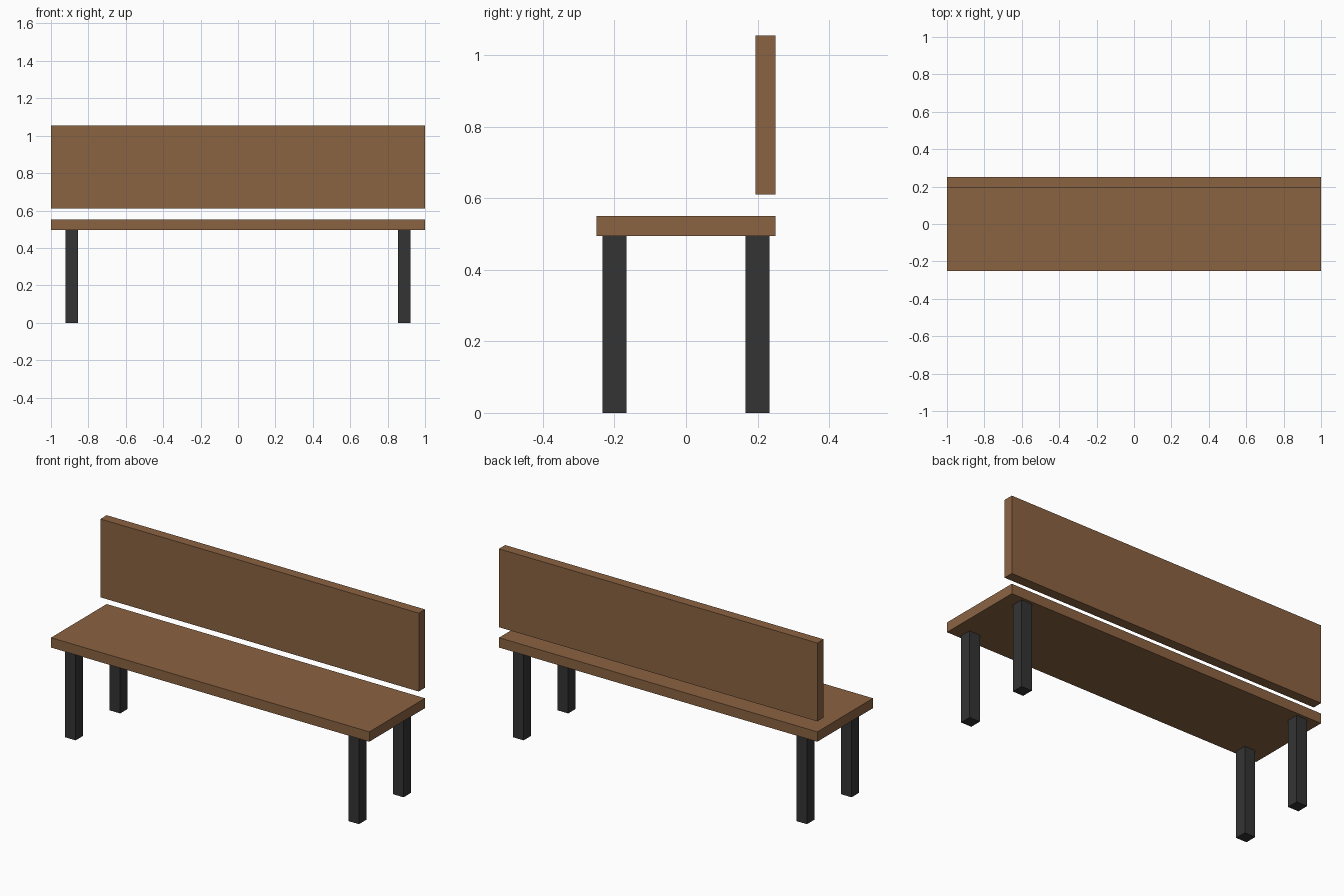
import bpy

# Remove the default cube
cube = bpy.data.objects.get("Cube")
if cube:
    bpy.data.objects.remove(cube, do_unlink=True)


def make_material(name, rgb):
    mat = bpy.data.materials.new(name)
    mat.use_nodes = True
    color = (*rgb, 1.0)
    mat.diffuse_color = color
    mat.node_tree.nodes["Principled BSDF"].inputs["Base Color"].default_value = color
    return mat


def make_box(name, center, size, mat):
    bpy.ops.mesh.primitive_cube_add(size=1, location=center)
    obj = bpy.context.object
    obj.name = name
    obj.scale = size
    bpy.ops.object.transform_apply(location=False, rotation=False, scale=True)
    obj.data.materials.append(mat)
    return obj


wood = make_material("brown wood", (0.258, 0.125, 0.055))
metal = make_material("dark metal", (0.034, 0.034, 0.034))

LENGTH, DEPTH, BOARD = 2.0, 0.5, 0.056
LEG_HEIGHT, LEG_WIDTH = 0.495, 0.067

# Seat board
make_box("seat", (0, 0, LEG_HEIGHT + BOARD / 2), (LENGTH, DEPTH, BOARD), wood)

# Backrest board, flush with the rear edge and floating above the seat
make_box("backrest", (0, DEPTH / 2 - BOARD / 2, 0.833), (LENGTH, BOARD, 0.445), wood)

# Four square legs
for depth_name, y in (("front", -0.2), ("back", 0.2)):
    for side_name, x in (("right", -0.89), ("left", 0.89)):
        make_box(f"{depth_name}_{side_name}_leg", (x, y, LEG_HEIGHT / 2),
                 (LEG_WIDTH, LEG_WIDTH, LEG_HEIGHT), metal)
